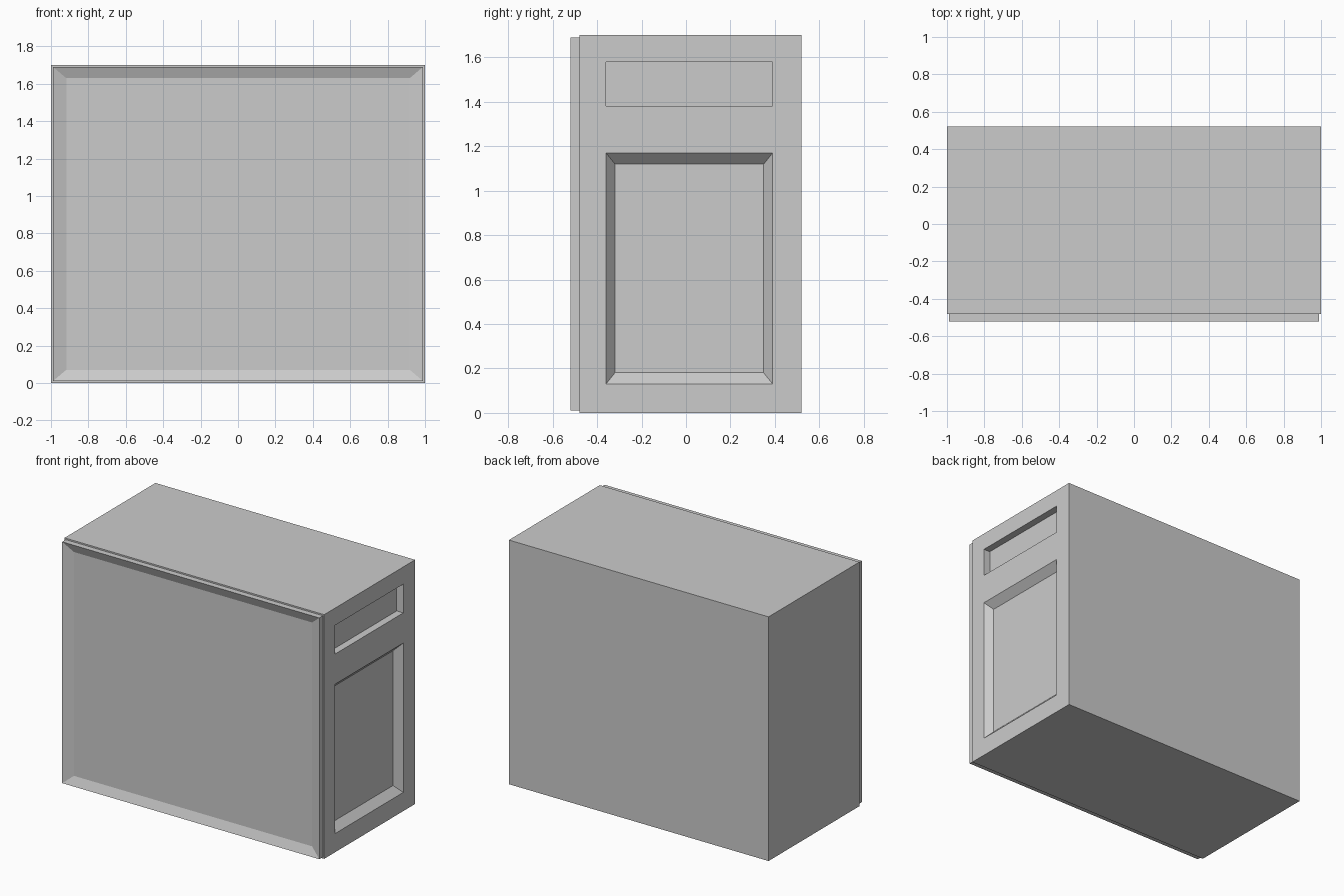
import bpy, bmesh
from mathutils import Vector

if "Cube" in bpy.data.objects:
    bpy.data.objects.remove(bpy.data.objects["Cube"])


def box(lo, hi):
    """bmesh box spanning two corners"""
    lo, hi = Vector(lo), Vector(hi)
    bm = bmesh.new()
    bmesh.ops.create_cube(bm, size=1)
    for v in bm.verts:
        v.co = (lo + hi) / 2 + Vector(c * s for c, s in zip(v.co, hi - lo))
    bm.normal_update()
    return bm


def sink(bm, face, push, margin):
    """Recess a face: move it by push, pull its border in by margin per axis"""
    bmesh.ops.inset_individual(bm, faces=[face], thickness=0.001)
    centre = face.calc_center_median()
    for v in face.verts:
        side = [(d > 0) - (d < 0) for d in (v.co - centre)]
        v.co += Vector(push) - Vector(s * m if abs(d) > 0.01 else 0
                               for s, m, d in zip(side, margin, v.co - centre))


def finish(bm, name):
    bmesh.ops.recalc_face_normals(bm, faces=bm.faces)
    mesh = bpy.data.meshes.new(name)
    bm.to_mesh(mesh)
    bm.free()
    obj = bpy.data.objects.new(name, mesh)
    bpy.context.collection.objects.link(obj)
    return obj


def right_faces(bm):
    return [f for f in bm.faces if all(abs(v.co.x - 1) < 1e-4 for v in f.verts)]


# Cabinet body, right side divided into a frame around two panels
body = box((-1, -0.48, 0), (1, 0.52, 1.7))
cuts = [((0, y, 0), (0, 1, 0)) for y in (-0.36, 0.39)]
cuts += [((0, 0, z), (0, 0, 1)) for z in (0.13, 1.17, 1.38, 1.58)]
for co, no in cuts:
    faces = right_faces(body)
    edges = {e for f in faces for e in f.edges}
    verts = {v for f in faces for v in f.verts}
    bmesh.ops.bisect_plane(body, geom=[*verts, *edges, *faces],
                           plane_co=co, plane_no=no)


def panel_at(z):
    return min(right_faces(body),
               key=lambda f: (f.calc_center_median() - Vector((1, 0.015, z))).length)


# Sloped lower panel and straight-walled upper panel
sink(body, panel_at(0.65), (-0.05, 0, 0), (0, 0.04, 0.05))
sink(body, panel_at(1.48), (-0.05, 0, 0), (0, 0, 0))
finish(body, "cabinet_body")

# Front panel with a shallow sloped recess
front = box((-0.99, -0.52, 0.01), (0.99, -0.48, 1.69))
face = min(front.faces, key=lambda f: f.calc_center_median().y)
sink(front, face, (0, 0.025, 0), (0.072, 0, 0.06))
finish(front, "front_panel")
